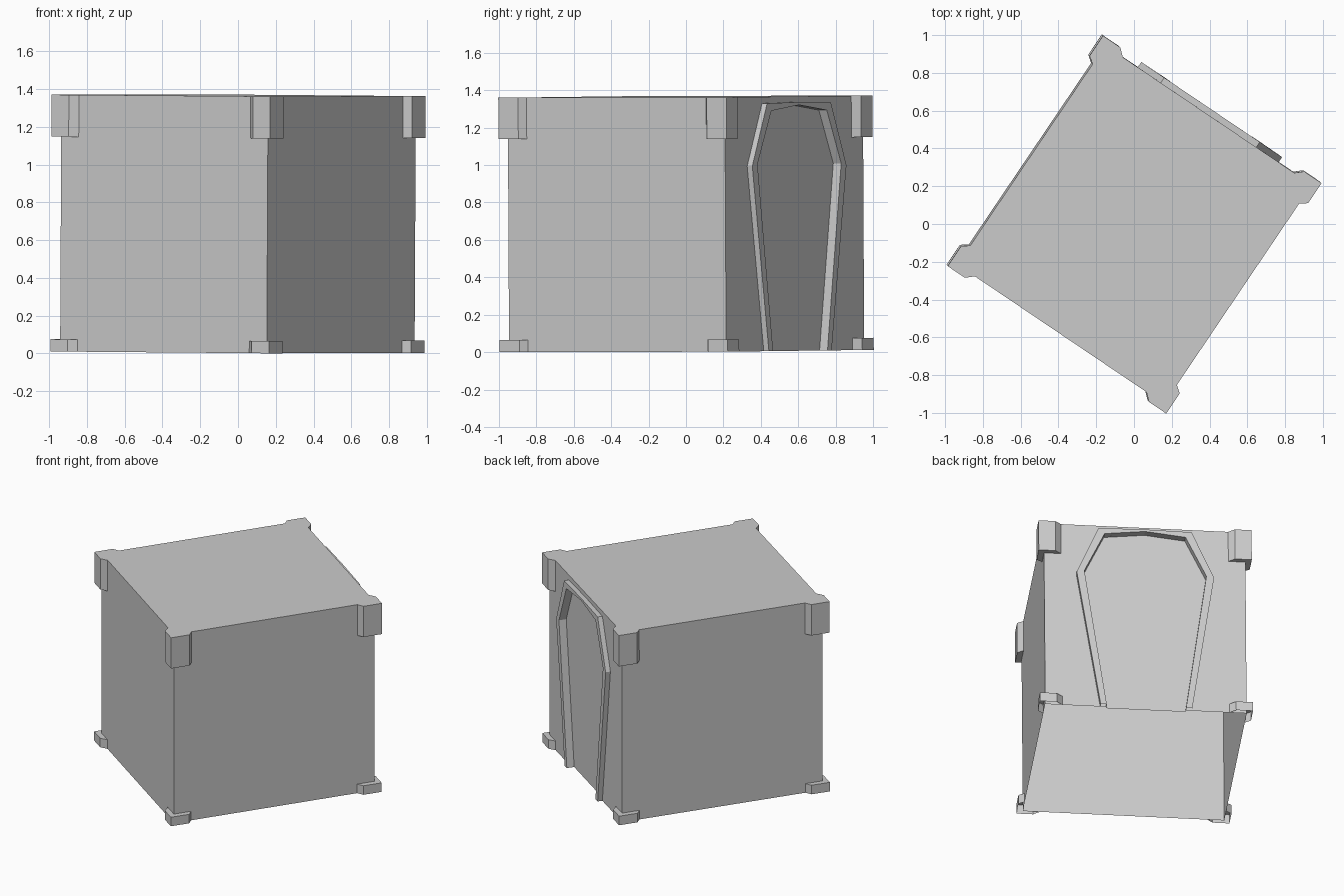
import bpy, bmesh
from math import radians
from mathutils import Matrix

if "Cube" in bpy.data.objects:
    bpy.data.objects.remove(bpy.data.objects["Cube"])

# Box half sizes, corner guard outer half sizes, height
U, V, GU, GV, H = 0.66, 0.70, 0.698, 0.736, 1.36

# The whole model is turned about z and leans very slightly
POSE = (Matrix.Translation((-0.0034, 0.0034, 0.006))
        @ Matrix.Rotation(0.005, 4, 'Y') @ Matrix.Rotation(0.005, 4, 'X')
        @ Matrix.Rotation(radians(-34), 4, 'Z'))


def make(name, faces):
    """Make an object from faces given as lists of points, welded together."""
    bm = bmesh.new()
    for pts in faces:
        bm.faces.new([bm.verts.new(p) for p in pts])
    bmesh.ops.remove_doubles(bm, verts=bm.verts, dist=0.0005)
    bmesh.ops.recalc_face_normals(bm, faces=bm.faces)
    bm.transform(POSE)
    me = bpy.data.meshes.new(name)
    bm.to_mesh(me)
    bm.free()
    ob = bpy.data.objects.new(name, me)
    bpy.context.collection.objects.link(ob)


def strip(a, b):
    """Quads between two point paths of equal length."""
    return [[a[i], a[i + 1], b[i + 1], b[i]] for i in range(len(a) - 1)]


def at_z(path, z):
    return [(x, y, z) for x, y in path]


def at_y(path, y):
    return [(x, y, z) for x, z in path]


def mirrored(half):
    """Complete a half outline that ends on the centre line."""
    return [(-x, z) for x, z in half] + [(x, z) for x, z in half[-2::-1]]


# Corner guard profile with chamfered ends, for the +x +y corner
guard = [(U, 0.579), (GU, 0.608), (GU, GV), (0.588, GV), (0.548, V)]
corners = []
for sx, sy in ((1, 1), (-1, 1), (-1, -1), (1, -1)):
    path = [(x * sx, y * sy) for x, y in guard]
    corners.append((path if sx * sy > 0 else path[::-1], (U * sx, V * sy)))

# Doorway outlines: tapered with a wide shoulder and low peak
outer = mirrored([(0.30, 0), (0.45, 0.99), (0.305, 1.325), (0, 1.33)])
inner = mirrored([(0.26, 0), (0.40, 1.00), (0.265, 1.285), (0, 1.315)])

# Walls, open underneath, with the doorway cut in the back
base = [(-U, V), (-U, -V), (U, -V), (U, V)]
back = at_y([(-U, 0)] + inner + [(U, 0), (U, H), (-U, H)], V)
make("walls", strip(at_z(base, 0), at_z(base, H)) + [back])

# Roof sheet that also covers the corner guards
make("roof", [at_z([p for path, c in corners for p in path], H)])

# Upper corner guards and lower feet
for i, (path, c) in enumerate(corners):
    low, high = 1.138, 0.065
    make(f"upper_corner_guard_{i + 1}",
         strip(at_z(path, low), at_z(path, H)) + [at_z(path + [c], low)])
    make(f"corner_foot_{i + 1}",
         strip(at_z(path, 0), at_z(path, high)) + [at_z(path + [c], high)])

# Raised door frame with a slightly recessed panel
front, recess = 0.733, 0.682
make("door_frame",
     strip(at_y(outer, V), at_y(outer, front))
     + strip(at_y(outer, front), at_y(inner, front))
     + strip(at_y(inner, front), at_y(inner, recess)))
make("door_panel", [at_y(inner[::1], recess)])
